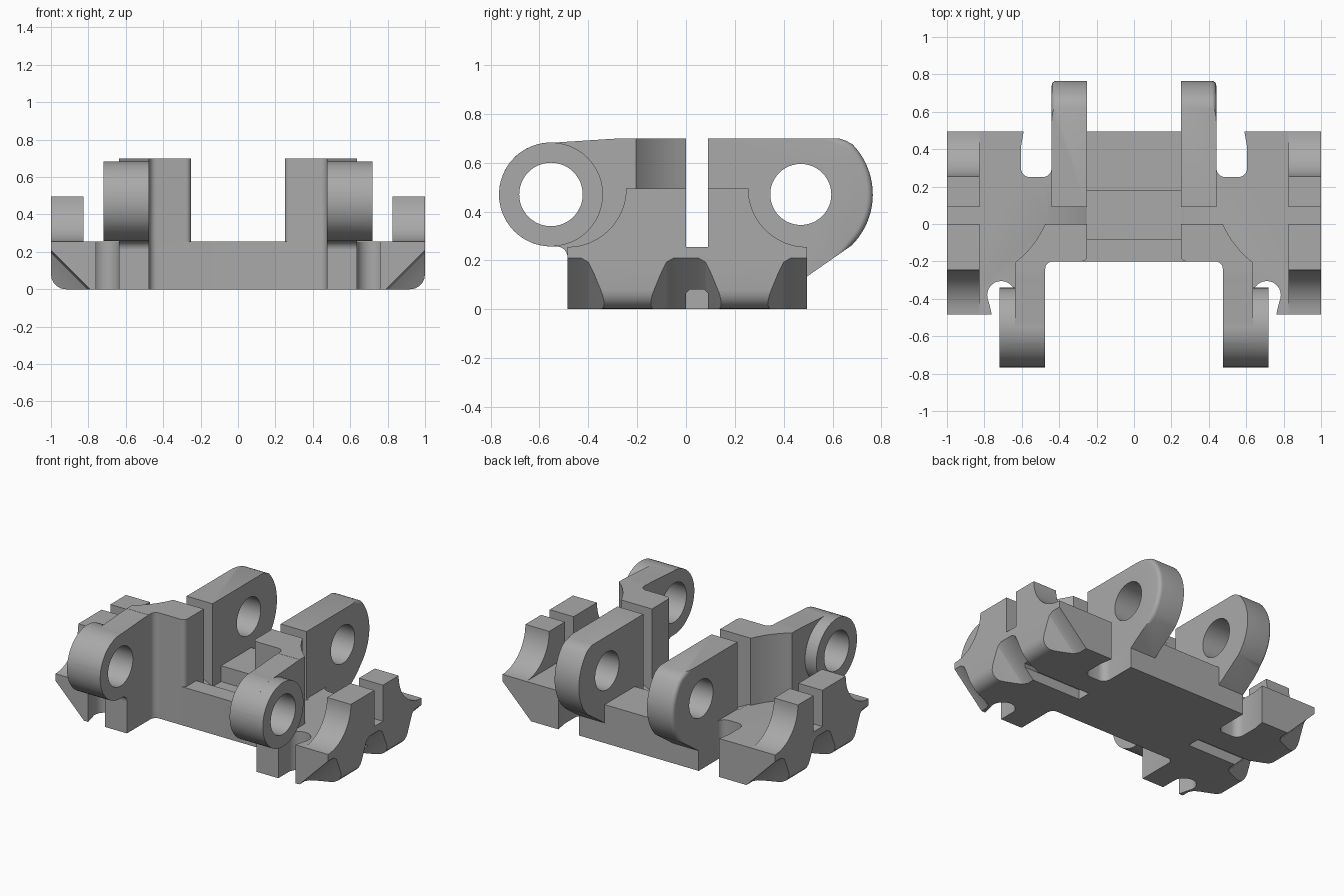
import bpy, bmesh
from math import sin, cos, radians
from mathutils import Matrix

if "Cube" in bpy.data.objects:
    bpy.data.objects.remove(bpy.data.objects["Cube"])

steel = bpy.data.materials.new("steel grey")
steel.use_nodes = True
GREY = (0.4, 0.4, 0.4, 1)
steel.diffuse_color = GREY
steel.node_tree.nodes["Principled BSDF"].inputs["Base Color"].default_value = GREY


def arc(cx, cy, r, a0, a1, n=16):
    """Points on an arc, angles in degrees."""
    angles = [radians(a0 + (a1 - a0) * i / n) for i in range(n + 1)]
    return [(cx + r * cos(a), cy + r * sin(a)) for a in angles]


def prism(name, pts, axis, lo, hi, bevel=None, width=0, matrix=None):
    """Extrude an outline along an axis; bevel(a, b) picks edges to round."""
    place = {"x": lambda p, t: (t, p[0], p[1]),
             "y": lambda p, t: (p[0], t, p[1]),
             "z": lambda p, t: (p[0], p[1], t)}[axis]
    bm = bmesh.new()
    a = [bm.verts.new(place(p, lo)) for p in pts]
    b = [bm.verts.new(place(p, hi)) for p in pts]
    bm.faces.new(a)
    bm.faces.new(b)
    for i in range(len(pts)):
        j = (i + 1) % len(pts)
        bm.faces.new((a[i], a[j], b[j], b[i]))
    bmesh.ops.recalc_face_normals(bm, faces=bm.faces)
    if bevel:
        edges = [e for e in bm.edges if bevel(e.verts[0].co, e.verts[1].co)]
        bmesh.ops.bevel(bm, geom=edges, offset=width, segments=5,
                        profile=0.5, affect='EDGES')
    if matrix:
        bm.transform(matrix)
    mesh = bpy.data.meshes.new(name)
    bm.to_mesh(mesh)
    bm.free()
    mesh.materials.append(steel)
    obj = bpy.data.objects.new(name, mesh)
    bpy.context.collection.objects.link(obj)
    return obj


def activate(obj):
    bpy.ops.object.select_all(action='DESELECT')
    obj.select_set(True)
    bpy.context.view_layer.objects.active = obj


def combine(obj, tool, operation='DIFFERENCE'):
    mod = obj.modifiers.new("combine", 'BOOLEAN')
    mod.operation, mod.solver, mod.object = operation, 'EXACT', tool
    activate(obj)
    bpy.ops.object.modifier_apply(modifier=mod.name)
    bpy.data.objects.remove(tool)


def finish(obj, mirrored=True):
    activate(obj)
    if mirrored:
        mod = obj.modifiers.new("mirror", 'MIRROR')
        mod.use_mirror_merge = False
        bpy.ops.object.modifier_apply(modifier=mod.name)
    bpy.ops.object.shade_smooth_by_angle(angle=radians(30))


FLOOR, TOP = 0.255, 0.70
FRONT, BACK = -0.485, 0.495

# base plate with keyhole notches in front and round-cornered notches behind
half = ([(0.435, -0.2)] + arc(0.435, -0.24, 0.04, 75, 0, 4)
        + [(0.475, FRONT), (0.635, FRONT)]
        + arc(0.71, -0.38, 0.075, 180, -25, 16)
        + [(0.76, FRONT), (1, FRONT), (1, BACK), (0.59, BACK), (0.605, 0.41)]
        + arc(0.555, 0.30, 0.05, 0, -90, 6)
        + arc(0.49, 0.30, 0.05, -90, -180, 6) + [(0.44, BACK)])
base = prism("base_plate", half + [(-x, y) for x, y in reversed(half)],
             "z", 0, FLOOR,
             lambda a, b: min(abs(a.x), abs(b.x)) > 0.99 and max(a.z, b.z) < 0.01
             and a.x * b.x > 0, 0.08)

# channel across the middle floor
combine(base, prism("channel_cutter",
                    [(-0.08, 0.15), (0.18, 0.15), (0.18, 0.4), (-0.08, 0.4)],
                    "x", -0.25, 0.25))

pocket = [(0.05, 0), (0.08, 0.012), (0.10, 0.04), (0.15, 0.125),
          (0.165, 0.14), (0.17, 0.3)]
pocket_outline = ([(y, -d) for y, d in pocket]
                  + [(-y, -d) for y, d in reversed(pocket)])
for side in (1, -1):
    # sloping slot floor beside the channel
    combine(base, prism("slot_cutter",
                        [(side * x, z) for x, z in
                         ((0.249, 0.15), (0.455, FLOOR), (0.455, 0.4), (0.249, 0.4))],
                        "y", 0, 0.09))
    # groove under each wing
    combine(base, prism("groove_cutter",
                        [(0, -0.1), (0.09, -0.1), (0.09, 0.065), (0.075, 0.08),
                         (0.015, 0.08), (0, 0.065)],
                        "x", *sorted((side * 0.43, side * 1.1))))
    # slanted pockets leaving tapered ribs on the lower outer edge
    for y in (-0.48, 0, 0.48):
        m = (Matrix.Scale(side, 4, (1, 0, 0))
             @ Matrix.Translation((0.895, y, 0.105))
             @ Matrix.Rotation(radians(-45), 4, 'Y'))
        cutter = prism("pocket_cutter", pocket_outline, "x", -0.4, 0.4, matrix=m)
        if side < 0:
            cutter.data.flip_normals()
        combine(base, cutter)
finish(base, False)

# outer wing posts with scooped ends and a centre slot
posts = prism("wing_posts",
              [(FRONT, 0.23)] + arc(FRONT, 0.495, 0.24, -90, 0)
              + [(0, 0.495), (0, FLOOR), (0.09, FLOOR), (0.09, 0.495)]
              + arc(BACK, 0.495, 0.24, 180, 270) + [(BACK, 0.23)],
              "x", 0.825, 1)
finish(posts)

# front uprights flaring outward toward the arms
upright = prism("front_uprights",
                [(0.25, 0), (0.455, 0), (0.475, 0), (0.495, -0.04), (0.525, -0.09),
                 (0.565, -0.14), (0.605, -0.18), (0.635, -0.205), (0.635, -0.26),
                 (0.475, -0.26)]
                + arc(0.435, -0.24, 0.04, 0, 90, 5)
                + arc(0.28, -0.17, 0.03, 270, 180, 5),
                "z", 0.16, TOP)
finish(upright)

# front arms with wider pin eyes
PY, PZ = -0.553, 0.47
arm = prism("front_arms",
            [(-0.22, 0.16), (-0.22, TOP), (-0.30, 0.698)]
            + arc(PY, PZ, 0.213, 86, 270, 28)
            + arc(-0.53, 0.212, 0.045, 90, 0, 6) + [(-0.485, 0.16)],
            "x", 0.475, 0.635)
combine(arm, prism("pin_eye", arc(PY, PZ, 0.213, 0, 352.5, 47), "x", 0.475, 0.718), 'UNION')
combine(arm, prism("pin_hole", arc(PY, PZ, 0.13, 0, 352.5, 47), "x", 0.4, 0.8))
finish(arm)

# rear lugs with a rounded outer rim
LY = 0.47
lug = prism("rear_lugs",
            [(0.09, 0.15), (0.09, TOP), (0.625, TOP), (0.655, 0.69)]
            + arc(LY, PZ, 0.295, 44, -45, 20) + [(0.49, 0.13)],
            "x", 0.25, 0.44,
            lambda a, b: min(a.x, b.x) > 0.43 and min(a.y, b.y) > 0.6, 0.025)
combine(lug, prism("lug_hole", arc(LY, PZ, 0.125, 0, 352.5, 47), "x", 0.2, 0.5))
finish(lug)
